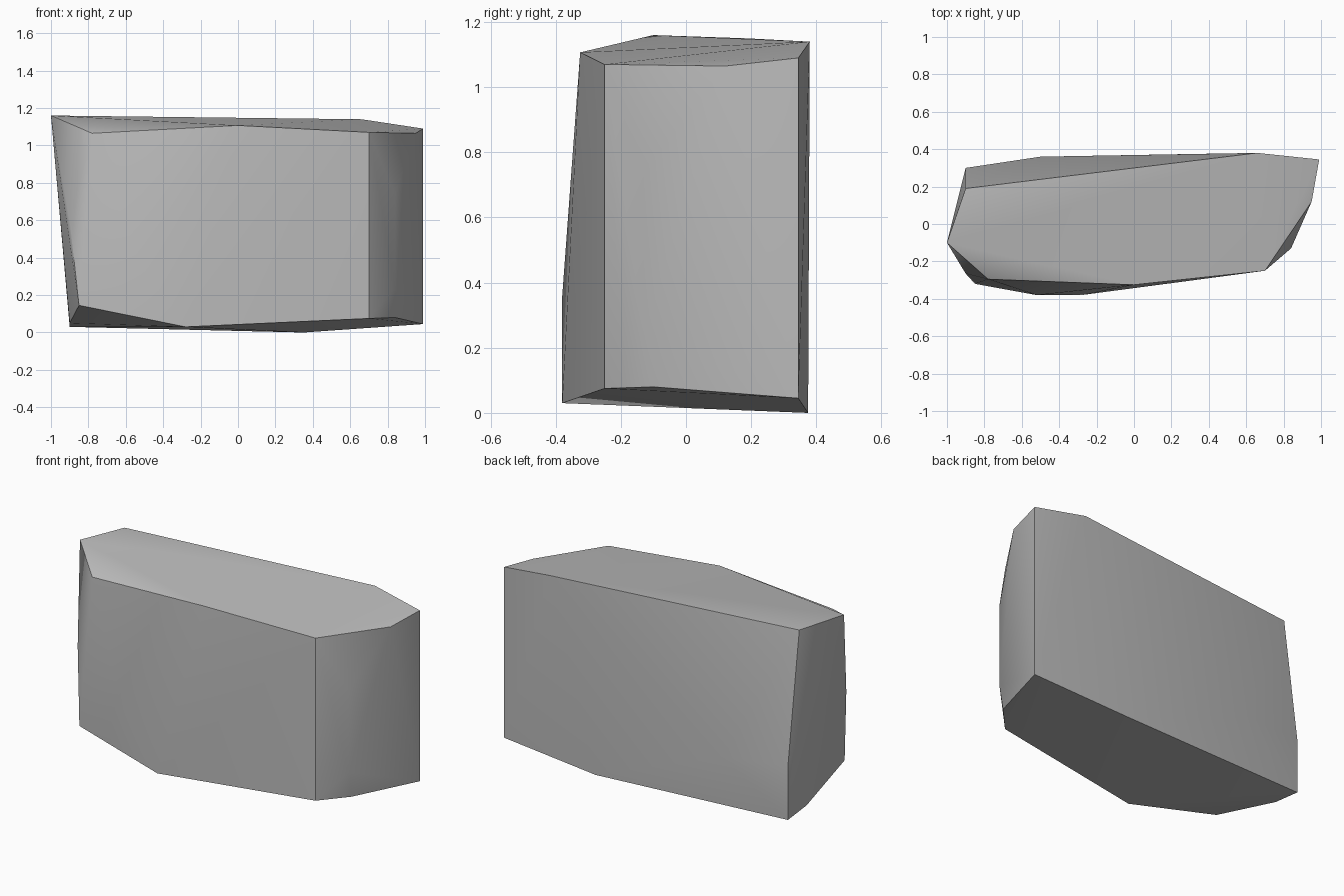
import bpy, bmesh, math

default = bpy.data.objects.get("Cube")
if default:
    bpy.data.objects.remove(default, do_unlink=True)

# Stone material
stone = bpy.data.materials.new("stone_grey")
stone.use_nodes = True
grey = (0.5, 0.5, 0.5, 1)
stone.diffuse_color = grey
stone.node_tree.nodes["Principled BSDF"].inputs["Base Color"].default_value = grey

# Corners of the boulder, from the rim down to the underside
rim = [(-1, -.1, 1.16), (-.78, -.295, 1.065), (0, -.325, 1.107), (.7, -.25, 1.07),
       (.95, .12, 1.065), (.99, .345, 1.09), (.66, .38, 1.14), (-.9, .19, 1.15)]
bulge = [(-.9, -.265, .6), (-.52, -.38, .36), (.84, -.13, .74), (.84, -.13, .24),
         (-.5, .36, .33), (-.9, .3, .36), (-.9, .3, .17)]
underside = [(-.85, -.32, .145), (-.79, -.325, .145), (-.28, -.38, .03), (.7, -.25, .075),
             (.84, -.1, .08), (.99, .345, .045), (.35, .375, 0), (-.9, .3, .03), (-.9, .12, .05)]

# Wrap the corners in a convex skin
bm = bmesh.new()
for corner in rim + bulge + underside:
    bm.verts.new(corner)
hull = bmesh.ops.convex_hull(bm, input=bm.verts)
loose = {g for g in hull["geom_interior"] + hull["geom_unused"] if isinstance(g, bmesh.types.BMVert)}
bmesh.ops.delete(bm, geom=list(loose), context="VERTS")
bmesh.ops.recalc_face_normals(bm, faces=bm.faces)
mesh = bpy.data.meshes.new("boulder")
bm.to_mesh(mesh)
bm.free()
mesh.materials.append(stone)
boulder = bpy.data.objects.new("boulder", mesh)
bpy.context.collection.objects.link(boulder)

# Soft faces with sharp rims
bpy.ops.object.select_all(action="DESELECT")
boulder.select_set(True)
bpy.context.view_layer.objects.active = boulder
bpy.ops.object.shade_smooth_by_angle(angle=math.radians(32))
